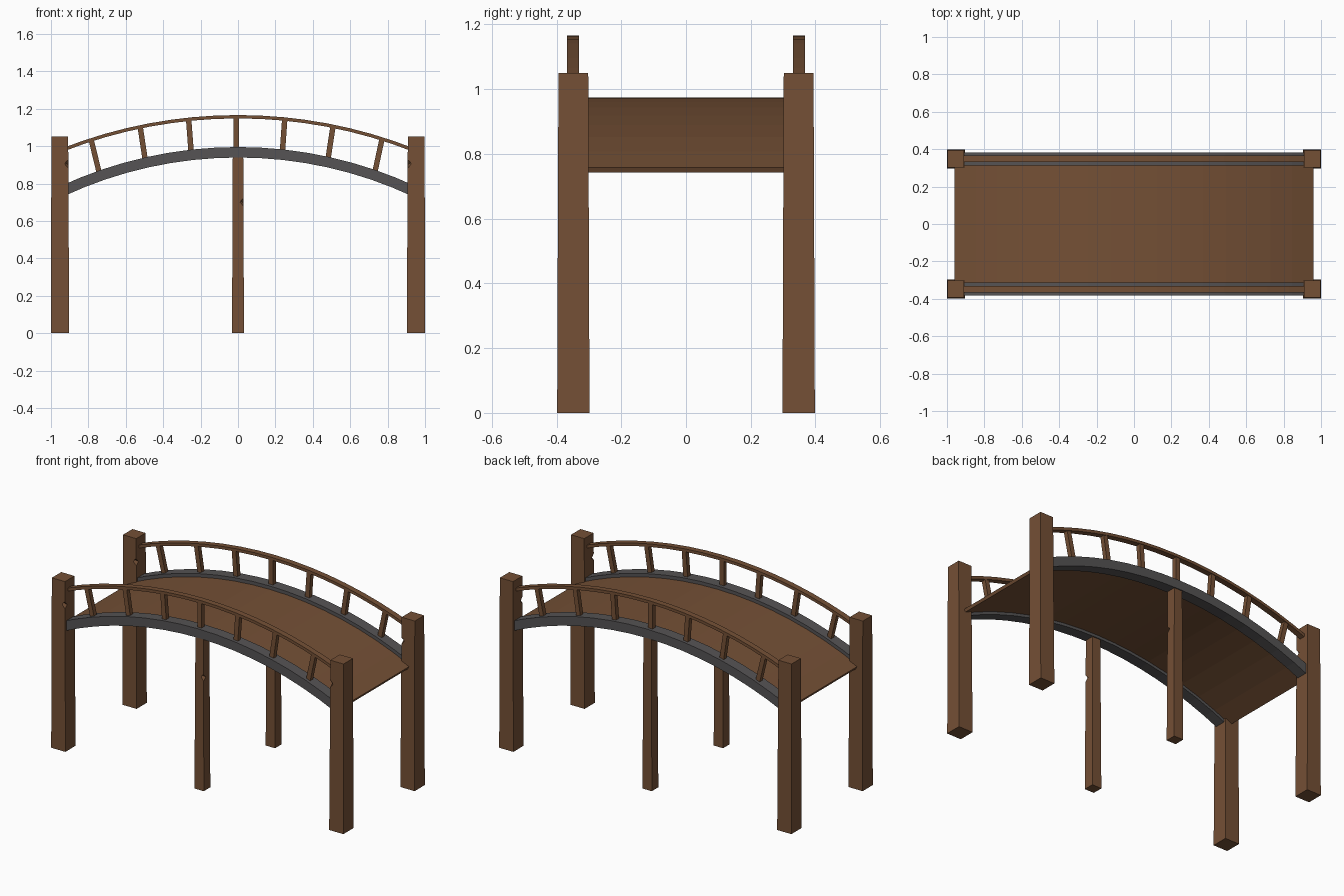
import bpy, bmesh, math
from mathutils import Vector, Matrix

if "Cube" in bpy.data.objects:
    bpy.data.objects.remove(bpy.data.objects["Cube"])


def material(name, rgb):
    m = bpy.data.materials.new(name)
    m.diffuse_color = (*rgb, 1)
    m.use_nodes = True
    m.node_tree.nodes["Principled BSDF"].inputs["Base Color"].default_value = m.diffuse_color
    return m


WOOD = material("brown wood", (0.175, 0.080, 0.036))
GREY = material("grey beam", (0.092, 0.087, 0.089))


def finish(bm, name, mat):
    bmesh.ops.recalc_face_normals(bm, faces=bm.faces)
    me = bpy.data.meshes.new(name)
    bm.to_mesh(me)
    bm.free()
    me.materials.append(mat)
    ob = bpy.data.objects.new(name, me)
    bpy.context.collection.objects.link(ob)
    return ob


def arch_z(x, crown, end_x, sag):
    """Height of a circular arch through its crown and its two ends."""
    r = (end_x ** 2 + sag ** 2) / (2 * sag)
    return crown - r + math.sqrt(r * r - x * x)


def arch(name, mat, crown, sag, x_end, y0, y1, thick, n):
    """Rectangular section swept along a circular arch."""
    r = (0.905 ** 2 + sag ** 2) / (2 * sag)
    a_end = math.asin(x_end / r)
    bm = bmesh.new()
    rings = []
    for i in range(n + 1):
        a = a_end * (2 * i / n - 1)
        ring = []
        for y, h in ((y0, -1), (y1, -1), (y1, 1), (y0, 1)):
            q = r + h * thick / 2
            ring.append(bm.verts.new((q * math.sin(a), y, crown - r + q * math.cos(a))))
        rings.append(ring)
    for a, b in zip(rings, rings[1:]):
        for k in range(4):
            bm.faces.new((a[k], a[(k + 1) % 4], b[(k + 1) % 4], b[k]))
    bm.faces.new(rings[0])
    bm.faces.new(rings[-1])
    return finish(bm, name, mat)


def bar(name, bottom, top, w0, w1, d0, d1):
    """Four-sided bar between two points, with level ends."""
    bm = bmesh.new()
    bmesh.ops.create_cube(bm, size=1)
    for v in bm.verts:
        up = v.co.z > 0
        p, w, d = (top, w1, d1) if up else (bottom, w0, d0)
        v.co = Vector(p) + Vector((v.co.x * w, v.co.y * d, 0))
    return finish(bm, name, WOOD)


def notch(post, pos):
    """Small chip taken out of a post edge."""
    bm = bmesh.new()
    bmesh.ops.create_cube(bm, size=0.026, matrix=Matrix.Translation(pos)
                          @ Matrix.Rotation(0.75, 4, 'X') @ Matrix.Rotation(0.75, 4, 'Y'))
    cutter = finish(bm, "chip_cutter", WOOD)
    cutter.hide_render = True
    cutter.hide_set(True)
    mod = post.modifiers.new("chip", 'BOOLEAN')
    mod.operation = 'DIFFERENCE'
    mod.object = cutter


# deck
arch("deck", WOOD, 0.965, 0.192, 0.955, -0.325, 0.325, 0.018, 16)

for side, s in (("front", -1), ("back", 1)):
    # curved beam and handrail
    arch(side + "_beam", GREY, 0.967, 0.192, 0.945, s * 0.348 - 0.034, s * 0.348 + 0.034, 0.056, 16)
    arch(side + "_handrail", WOOD, 1.157, 0.165, 0.94, s * 0.349 - 0.018, s * 0.349 + 0.018, 0.018, 16)

    # leaning balusters
    for i, (xb, xt) in enumerate(((-0.74, -0.785), (-0.495, -0.523), (-0.25, -0.264), (-0.01, -0.01),
                                  (0.237, 0.25), (0.48, 0.508), (0.73, 0.77))):
        zb = arch_z(xb, 0.975, 0.905, 0.192)
        zt = arch_z(xt, 1.157, 0.905, 0.165)
        bar(f"{side}_baluster_{i + 1}", (xb, s * 0.349, zb), (xt, s * 0.349, zt),
            0.029, 0.029, 0.028, 0.028)

    # corner posts, slightly tapered
    for end, e in (("left", -1), ("right", 1)):
        post = bar(f"{side}_{end}_post", (e * 0.951, s * 0.348, 0), (e * 0.953, s * 0.348, 1.05),
                   0.097, 0.09, 0.1, 0.092)
        notch(post, (e * 0.908, s * 0.348 - 0.047, 0.905))

    # middle post under the beam
    post = bar(side + "_middle_post", (0, s * 0.348, 0), (0, s * 0.348, 0.95), 0.064, 0.056, 0.064, 0.056)
    notch(post, (0.03, s * 0.348 - 0.03, 0.70))
